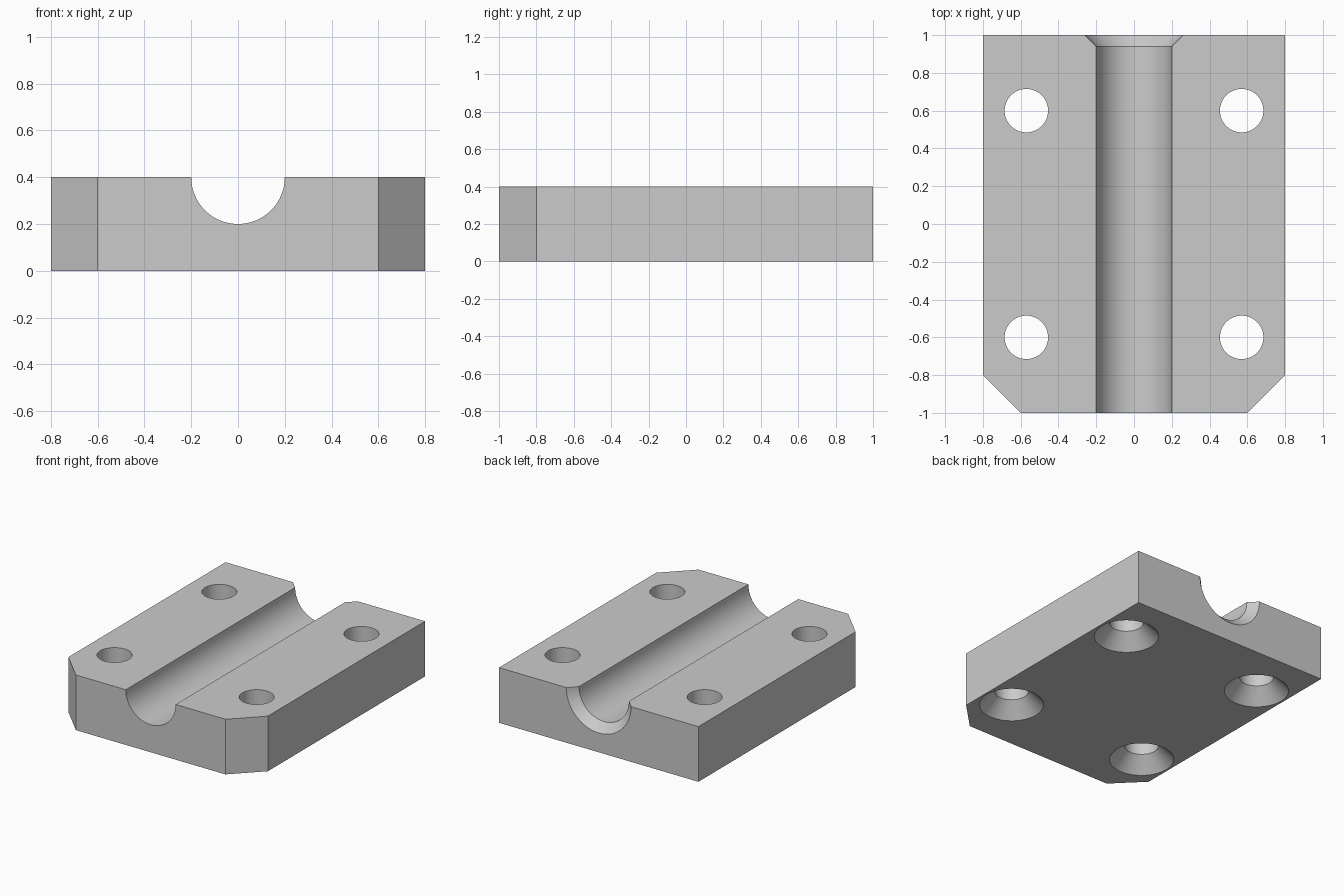
import bpy, bmesh
from math import radians, sin, cos, tau
from mathutils import Matrix

default = bpy.data.objects.get("Cube")
if default:
    bpy.data.objects.remove(default, do_unlink=True)

grey = bpy.data.materials.new("plain grey")
grey.use_nodes = True
colour = (0.6, 0.6, 0.6, 1)
grey.diffuse_color = colour
grey.node_tree.nodes["Principled BSDF"].inputs["Base Color"].default_value = colour

HEIGHT = 0.4


def finish(name, bm):
    bmesh.ops.recalc_face_normals(bm, faces=bm.faces)
    mesh = bpy.data.meshes.new(name)
    bm.to_mesh(mesh)
    bm.free()
    mesh.materials.append(grey)
    obj = bpy.data.objects.new(name, mesh)
    bpy.context.collection.objects.link(obj)
    return obj


def lathe(name, profile, matrix, sides=64):
    """Closed solid turned about z from (radius, height) pairs."""
    bm = bmesh.new()
    rings = [[bm.verts.new((r * cos(tau * i / sides), r * sin(tau * i / sides), h))
              for i in range(sides)] for r, h in profile]
    for low, high in zip(rings, rings[1:]):
        for i in range(sides):
            j = (i + 1) % sides
            bm.faces.new((low[i], low[j], high[j], high[i]))
    bm.faces.new(rings[0])
    bm.faces.new(rings[-1])
    bm.transform(matrix)
    return finish(name, bm)


# Block with two clipped front corners
outline = [(-0.6, -1), (0.6, -1), (0.8, -0.8), (0.8, 1), (-0.8, 1), (-0.8, -0.8)]
bm = bmesh.new()
base = bm.faces.new([bm.verts.new((x, y, 0)) for x, y in outline])
top = bmesh.ops.extrude_face_region(bm, geom=[base])["geom"]
bmesh.ops.translate(bm, vec=(0, 0, HEIGHT),
                    verts=[v for v in top if isinstance(v, bmesh.types.BMVert)])
block = finish("clamp_block", bm)

# Round channel along y, flared at the back
along_y = Matrix.Translation((0, 0, HEIGHT)) @ Matrix.Rotation(radians(-90), 4, "X")
cutters = [lathe("channel_cutter", [(0.2, -1.1), (0.2, 0.94), (0.28, 1.02)], along_y, 96)]

# Four screw holes, countersunk from below
for x in (-0.57, 0.57):
    for y in (-0.6, 0.6):
        cutters.append(lathe("screw_hole_cutter",
                             [(0.235, -0.02), (0.115, 0.105), (0.115, 0.5)],
                             Matrix.Translation((x, y, 0))))

bpy.ops.object.select_all(action="DESELECT")
block.select_set(True)
bpy.context.view_layer.objects.active = block
for cutter in cutters:
    cutter.hide_render = True
    cut = block.modifiers.new("cut", "BOOLEAN")
    cut.operation = "DIFFERENCE"
    cut.solver = "EXACT"
    cut.object = cutter
    bpy.ops.object.modifier_apply(modifier=cut.name)
    bpy.data.objects.remove(cutter, do_unlink=True)

bpy.ops.object.shade_smooth_by_angle(angle=radians(30))
